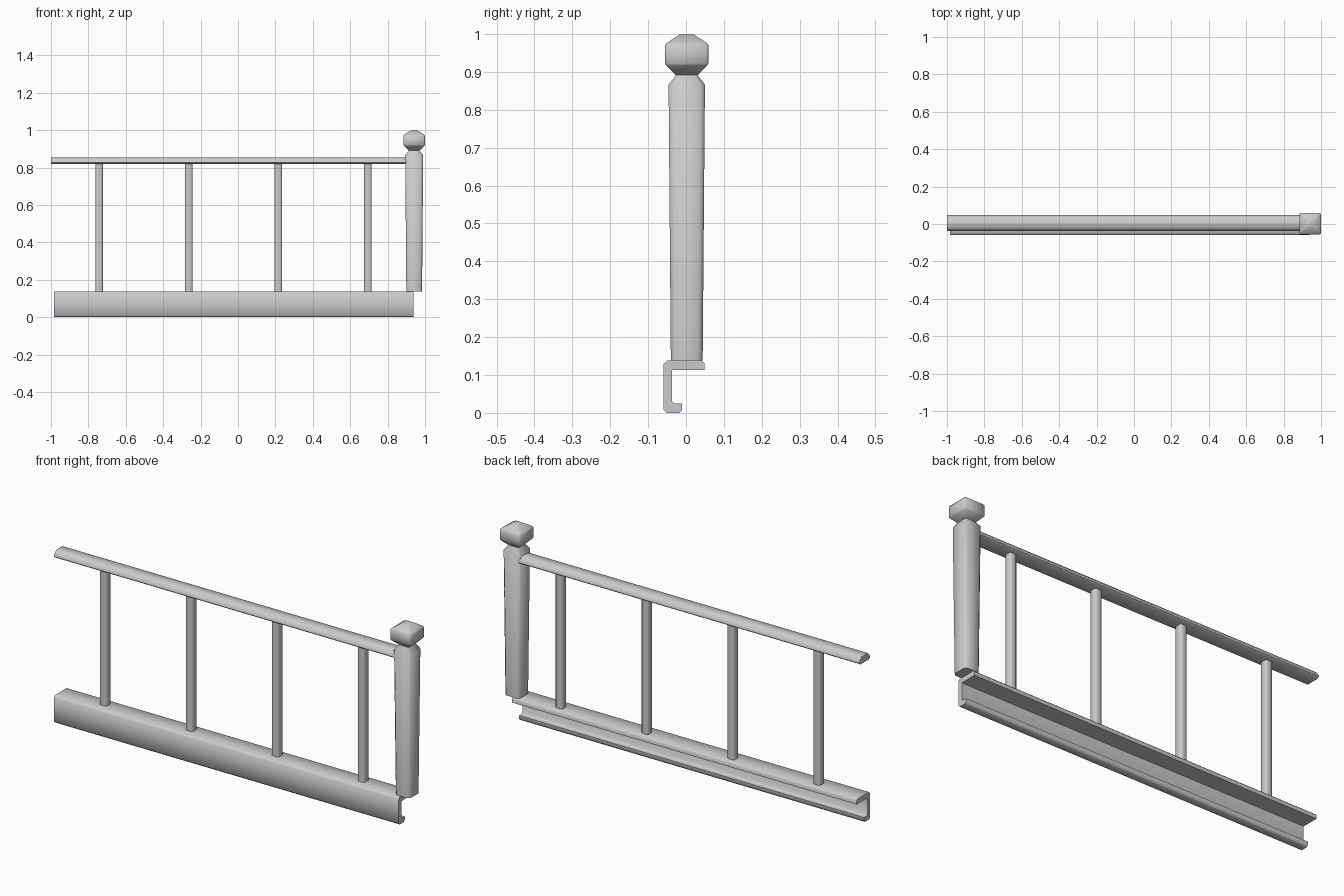
import bpy, bmesh

if "Cube" in bpy.data.objects:
    bpy.data.objects.remove(bpy.data.objects["Cube"])


def finish(name, bm, angle=0.9):
    bmesh.ops.recalc_face_normals(bm, faces=bm.faces)
    mesh = bpy.data.meshes.new(name)
    bm.to_mesh(mesh)
    bm.free()
    ob = bpy.data.objects.new(name, mesh)
    bpy.context.collection.objects.link(ob)
    bpy.ops.object.select_all(action='DESELECT')
    ob.select_set(True)
    bpy.context.view_layer.objects.active = ob
    bpy.ops.object.shade_smooth_by_angle(angle=angle)
    return ob


def loft(name, rings, angle=0.9):
    """Skin a stack of equal-length point rings and cap both ends."""
    bm = bmesh.new()
    vs = [[bm.verts.new(p) for p in r] for r in rings]
    n = len(vs[0])
    for a, b in zip(vs, vs[1:]):
        for i in range(n):
            j = (i + 1) % n
            bm.faces.new((a[i], a[j], b[j], b[i]))
    bm.faces.new(vs[0][::-1])
    bm.faces.new(vs[-1])
    return finish(name, bm, angle)


def extrude_x(name, profile, x0, x1):
    return loft(name, [[(x, y, z) for y, z in profile] for x in (x0, x1)])


def square_ring(cx, cy, z, h, c):
    """Square of half-width h with corners cut by c."""
    k = h - c
    pts = [(-k, -h), (k, -h), (h, -k), (h, k), (k, h), (-k, h), (-h, k), (-h, -k)]
    return [(cx + x, cy + y, z) for x, y in pts]


# Base channel: tall front wall, wide top flange, short bottom lip
extrude_x("base_channel", [
    (-0.050, 0.0), (-0.018, 0.0), (-0.010, 0.007), (-0.010, 0.025),
    (-0.031, 0.025), (-0.037, 0.030), (-0.037, 0.113), (0.049, 0.113),
    (0.049, 0.131), (0.042, 0.138), (-0.050, 0.138), (-0.060, 0.128),
    (-0.060, 0.009)], -0.985, 0.937)

# Handrail with rounded upper edges
extrude_x("handrail", [
    (-0.028, 0.819), (0.038, 0.819), (0.047, 0.826), (0.047, 0.834),
    (0.030, 0.854), (-0.020, 0.854), (-0.037, 0.834), (-0.037, 0.826)],
    -1.0, 0.93)

# Balusters
for i in range(4):
    x = -0.742 + i * 0.479
    loft(f"baluster_{i + 1}",
         [square_ring(x, 0.003, z, 0.02, 0.007) for z in (0.13, 0.83)])

# End post, widening slightly upward to a sloped shoulder and neck
PX, PY = 0.942, 0.002
loft("end_post", [square_ring(PX, PY, z, h, c) for z, h, c in (
    (0.138, 0.042, 0.012), (0.866, 0.048, 0.012),
    (0.892, 0.028, 0.006), (0.900, 0.028, 0.006))])

# Faceted finial
loft("post_finial", [square_ring(PX, PY, z, h, c) for z, h, c in (
    (0.892, 0.030, 0.004), (0.917, 0.054, 0.005), (0.922, 0.057, 0.005),
    (0.970, 0.057, 0.005), (0.976, 0.053, 0.005), (0.999, 0.018, 0.002))])
